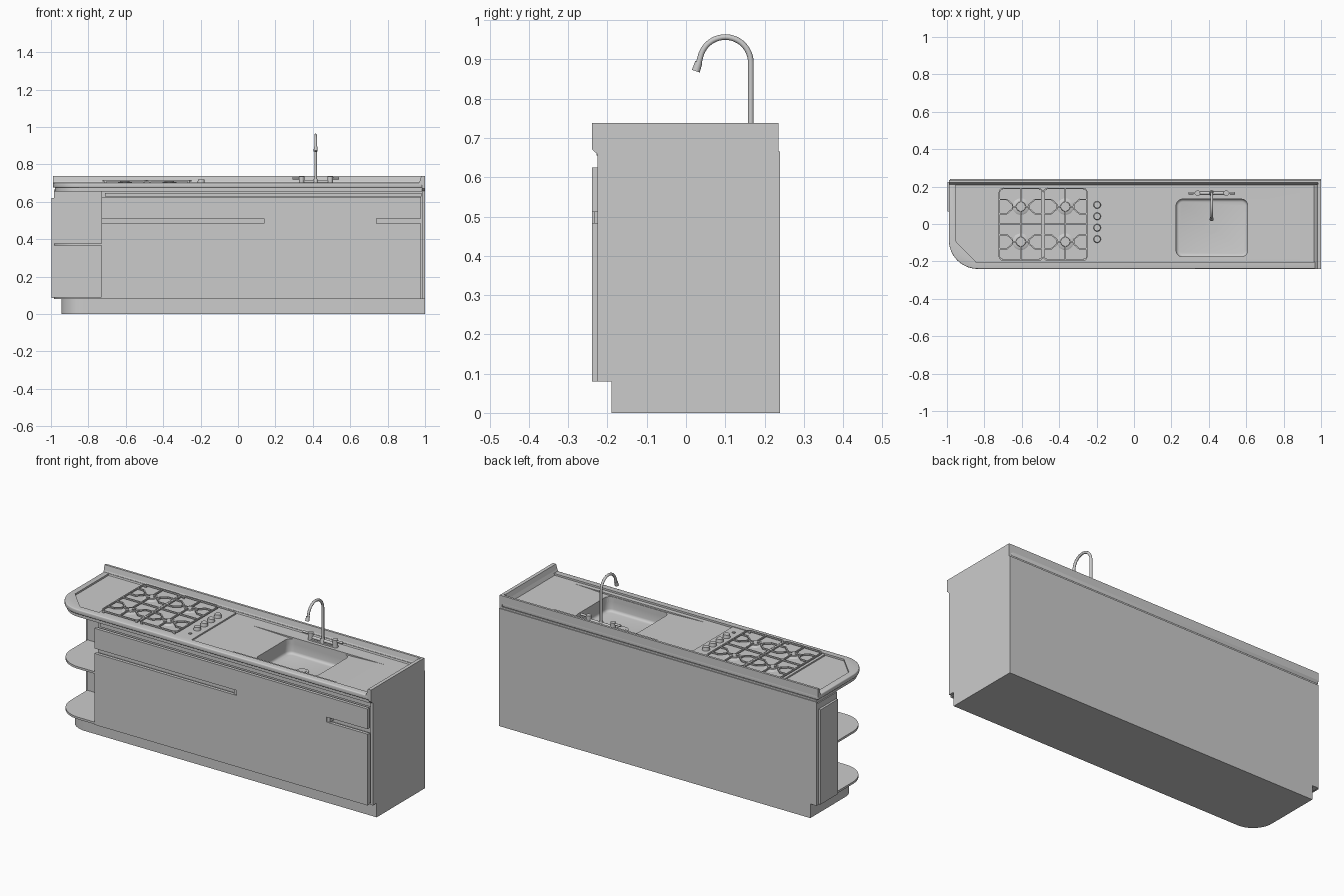
import bpy, bmesh, math
from mathutils import Vector, Matrix

if "Cube" in bpy.data.objects:
    bpy.data.objects.remove(bpy.data.objects["Cube"])


def finish(name, bm, smooth=False):
    bmesh.ops.recalc_face_normals(bm, faces=bm.faces[:])
    me = bpy.data.meshes.new(name)
    bm.to_mesh(me)
    bm.free()
    ob = bpy.data.objects.new(name, me)
    bpy.context.collection.objects.link(ob)
    if smooth:
        activate(ob)
        bpy.ops.object.shade_smooth_by_angle(angle=math.radians(35))
    return ob


def activate(ob):
    bpy.ops.object.select_all(action='DESELECT')
    ob.select_set(True)
    bpy.context.view_layer.objects.active = ob


def prism(name, pts, a, b, axis='z', smooth=False):
    """Extrude a 2D outline from a to b along an axis."""
    place = {'x': lambda p, t: (t, p[0], p[1]),
             'y': lambda p, t: (p[0], t, p[1]),
             'z': lambda p, t: (p[0], p[1], t)}[axis]
    bm = bmesh.new()
    lo = [bm.verts.new(place(p, a)) for p in pts]
    hi = [bm.verts.new(place(p, b)) for p in pts]
    bm.faces.new(lo)
    bm.faces.new(hi)
    n = len(pts)
    for i in range(n):
        j = (i + 1) % n
        bm.faces.new((lo[i], lo[j], hi[j], hi[i]))
    return finish(name, bm, smooth)


def box(name, x0, x1, y0, y1, z0, z1):
    return prism(name, [(x0, y0), (x1, y0), (x1, y1), (x0, y1)], z0, z1)


def arc(cx, cy, r, a0, a1, n=10):
    return [(cx + r * math.cos(math.radians(a0 + (a1 - a0) * i / n)),
             cy + r * math.sin(math.radians(a0 + (a1 - a0) * i / n))) for i in range(n + 1)]


def round_left(x0, x1, y0, y1, r):
    """Rectangle with only the front left corner rounded."""
    return [(x1, y0), (x1, y1), (x0, y1)] + arc(x0 + r, y0 + r, r, 180, 270, 14)


def round_rect(x0, x1, y0, y1, r, n=6):
    return (arc(x1 - r, y1 - r, r, 0, 90, n) + arc(x0 + r, y1 - r, r, 90, 180, n) +
            arc(x0 + r, y0 + r, r, 180, 270, n) + arc(x1 - r, y0 + r, r, 270, 360, n))


def add_cyl(bm, p, q, r1, r2=None, seg=20):
    p, q = Vector(p), Vector(q)
    m = Matrix.Translation((p + q) / 2) @ (q - p).to_track_quat('Z', 'Y').to_matrix().to_4x4()
    bmesh.ops.create_cone(bm, cap_ends=True, segments=seg, radius1=r1,
                          radius2=r1 if r2 is None else r2, depth=(q - p).length, matrix=m)


def add_bar(bm, p, q, w=0.007, h=0.008):
    p, q = Vector(p), Vector(q)
    d = q - p
    m = (Matrix.Translation((p + q) / 2) @ Matrix.Rotation(math.atan2(d.y, d.x), 4, 'Z') @
         Matrix.Diagonal((d.length + w * 0.6, w, h, 1)))
    bmesh.ops.create_cube(bm, size=1, matrix=m)


def bevel(ob, width, seg=3):
    m = ob.modifiers.new('bevel', 'BEVEL')
    m.width, m.segments, m.limit_method, m.angle_limit = width, seg, 'ANGLE', math.radians(50)
    activate(ob)
    bpy.ops.object.modifier_apply(modifier=m.name)


def cut(targets, cutter):
    cutter.hide_render = True
    for ob in targets:
        m = ob.modifiers.new('cut', 'BOOLEAN')
        m.operation, m.solver, m.object = 'DIFFERENCE', 'EXACT', cutter
        activate(ob)
        bpy.ops.object.modifier_apply(modifier=m.name)
    bpy.data.objects.remove(cutter)


# Cabinet base, carcass and end panels
prism('plinth', round_left(-0.945, 0.985, -0.19, 0.235, 0.12), 0, 0.08, smooth=True)
carcass = box('carcass', -0.73, 0.985, -0.205, 0.235, 0.08, 0.655)
box('side_cabinet', -0.985, -0.73, 0.06, 0.235, 0.08, 0.655)
box('side_door', -0.998, -0.985, 0.067, 0.225, 0.085, 0.62)
box('back_panel', -0.985, 1, 0.235, 0.24, 0.08, 0.665)
box('back_plinth', -0.945, 1, 0.235, 0.24, 0, 0.08)
prism('right_end_panel', [(-0.19, 0), (0.235, 0), (0.235, 0.738), (-0.24, 0.738), (-0.24, 0.672),
                          (-0.225, 0.658), (-0.225, 0.08), (-0.19, 0.08)], 0.985, 1, 'x')

# Front panel with two recessed handle slots
front = box('front_panel', -0.73, 0.978, -0.24, -0.222, 0.08, 0.625)
box('panel_backing', -0.725, 0.975, -0.222, -0.205, 0.085, 0.475)
for x0, x1 in ((-0.74, 0.16), (0.72, 1.0)):
    cut([front], box('slot_cutter', x0, x1, -0.3, -0.2, 0.483, 0.511))
for i, x in enumerate((0.14, 0.72)):
    box('slot_end_%d' % i, x, x + 0.02, -0.234, -0.205, 0.483, 0.511)
box('top_rail_shadow_gap', -0.71, 0.98, -0.215, -0.205, 0.628, 0.648)

# Open rounded shelves at the left end
for name, z in (('bottom_shelf', 0.08), ('middle_shelf', 0.365)):
    prism(name, round_left(-0.985, -0.73, -0.235, 0.06, 0.15), z, z + 0.012, smooth=True)

# Countertop with recessed work area
counter = prism('countertop', round_left(-0.99, 0.985, -0.24, 0.235, 0.155), 0.675, 0.702)
bevel(counter, 0.006)
under = prism('counter_underside', round_left(-0.978, 0.985, -0.228, 0.235, 0.143), 0.655, 0.675, smooth=True)
work = [(-0.955, 0.21), (-0.955, -0.09), (-0.845, -0.203), (0.97, -0.203), (0.97, 0.21)]
cut([counter], prism('work_cutter', work, 0.692, 0.8))
# Sloped drainers beside the sink
cut([counter], prism('drainer_cutter', [(0.0, 0.8), (0.0, 0.6921), (0.22, 0.684), (0.62, 0.684),
                                        (0.82, 0.6921), (0.82, 0.8)], -0.178, 0.133, 'y'))
# Sink bowl cut through counter and carcass
bowl = prism('sink_cutter', round_rect(0.225, 0.608, -0.175, 0.133, 0.035), 0.6, 0.8)
bevel(bowl, 0.015)
cut([counter, under, carcass], bowl)
for ob in (counter, under, carcass):
    activate(ob)
    bpy.ops.object.shade_smooth_by_angle(angle=math.radians(35))
bm = bmesh.new()
add_cyl(bm, (0.415, -0.02, 0.598), (0.415, -0.02, 0.604), 0.034, seg=28)
add_cyl(bm, (0.415, -0.02, 0.604), (0.415, -0.02, 0.607), 0.022, seg=28)
finish('sink_drain', bm, True)

# Raised back and right upstands
prism('backsplash', [(0.235, 0.69), (0.235, 0.738), (0.222, 0.738), (0.216, 0.71), (0.207, 0.69)],
      -0.99, 0.985, 'x')
prism('right_upstand', [(0.962, 0.69), (0.972, 0.712), (0.98, 0.738), (0.986, 0.738), (0.986, 0.69)],
      -0.24, 0.21, 'y')

# Cooktop plate
prism('cooktop_plate', round_rect(-0.73, -0.15, -0.2, 0.2, 0.006, 3), 0.69, 0.7)

# Burners and pan grates
for gi, cx in enumerate((-0.605, -0.367)):
    x0, x1, y0, y1, z = cx - 0.115, cx + 0.115, -0.193, 0.19, 0.711
    bm = bmesh.new()
    loop = round_rect(x0, x1, y0, y1, 0.02, 3)
    for i, p in enumerate(loop):
        add_bar(bm, (*p, z), (*loop[(i + 1) % len(loop)], z))
    add_bar(bm, (x0, 0, z), (x1, 0, z))
    for cy in (-0.095, 0.093):
        for s in (-1, 1):
            # forked side fingers and straight front/back fingers
            for t in (-1, 1):
                add_bar(bm, (cx + s * 0.115, cy + t * 0.038, z), (cx + s * 0.075, cy + t * 0.038, z))
                add_bar(bm, (cx + s * 0.075, cy + t * 0.038, z), (cx + s * 0.045, cy + t * 0.012, z))
            add_bar(bm, (cx + s * 0.045, cy - 0.012, z), (cx + s * 0.045, cy + 0.012, z))
            add_bar(bm, (cx + s * 0.045, cy, z), (cx + s * 0.015, cy, z))
            add_bar(bm, (cx, cy + s * 0.095, z), (cx, cy + s * 0.02, z))
    for fx in (x0 + 0.012, x1 - 0.012):
        for fy in (y0 + 0.004, y1 - 0.004):
            add_bar(bm, (fx - 0.004, fy, 0.704), (fx + 0.004, fy, 0.704), 0.007, 0.012)
    finish('pan_grate_%d' % gi, bm)
    for bi, cy in enumerate((-0.095, 0.093)):
        bm = bmesh.new()
        add_cyl(bm, (cx, cy, 0.699), (cx, cy, 0.705), 0.046, 0.036, 28)
        add_cyl(bm, (cx, cy, 0.705), (cx, cy, 0.71), 0.026, 0.024, 28)
        finish('burner_%d_%d' % (gi, bi), bm, True)

# Control knobs and igniter button
for i in range(4):
    y = 0.102 - i * 0.061
    bm = bmesh.new()
    add_cyl(bm, (-0.197, y, 0.699), (-0.197, y, 0.718), 0.02, 0.017, 24)
    finish('knob_%d' % i, bm, True)
bm = bmesh.new()
add_cyl(bm, (-0.197, -0.145, 0.699), (-0.197, -0.145, 0.704), 0.008, seg=16)
finish('igniter_button', bm, True)

# Tap spout swept along a gooseneck path
path = [(0.165, 0.69), (0.165, 0.8)] + arc(0.1, 0.892, 0.065, 0, 165, 22) + [(0.031, 0.885)]
cu = bpy.data.curves.new('tap_spout', 'CURVE')
cu.dimensions, cu.bevel_depth, cu.bevel_resolution, cu.use_fill_caps = '3D', 0.0072, 4, True
sp = cu.splines.new('POLY')
sp.points.add(len(path) - 1)
for pt, (y, z) in zip(sp.points, path):
    pt.co = (0.415, y, z, 1)
spout = bpy.data.objects.new('tap_spout', cu)
bpy.context.collection.objects.link(spout)
activate(spout)
bpy.ops.object.convert(target='MESH')
bpy.ops.object.shade_smooth_by_angle(angle=math.radians(40))
bm = bmesh.new()
add_cyl(bm, (0.415, 0.0325, 0.893), (0.415, 0.025, 0.87), 0.0095, 0.0105)
finish('tap_nozzle', bm, True)

# Tap base with two lever handles
prism('tap_base', round_rect(0.325, 0.508, 0.152, 0.18, 0.0135), 0.69, 0.7, smooth=True)
bm = bmesh.new()
add_cyl(bm, (0.415, 0.165, 0.7), (0.415, 0.165, 0.722), 0.014, 0.01)
add_cyl(bm, (0.34, 0.165, 0.708), (0.493, 0.165, 0.708), 0.008)
for x, s in ((0.34, -1), (0.493, 1)):
    add_cyl(bm, (x, 0.165, 0.7), (x, 0.165, 0.735), 0.0145)
    add_cyl(bm, (x, 0.165, 0.726), (x + s * 0.048, 0.165, 0.726), 0.0055, 0.0065, 12)
finish('tap_handles', bm, True)
